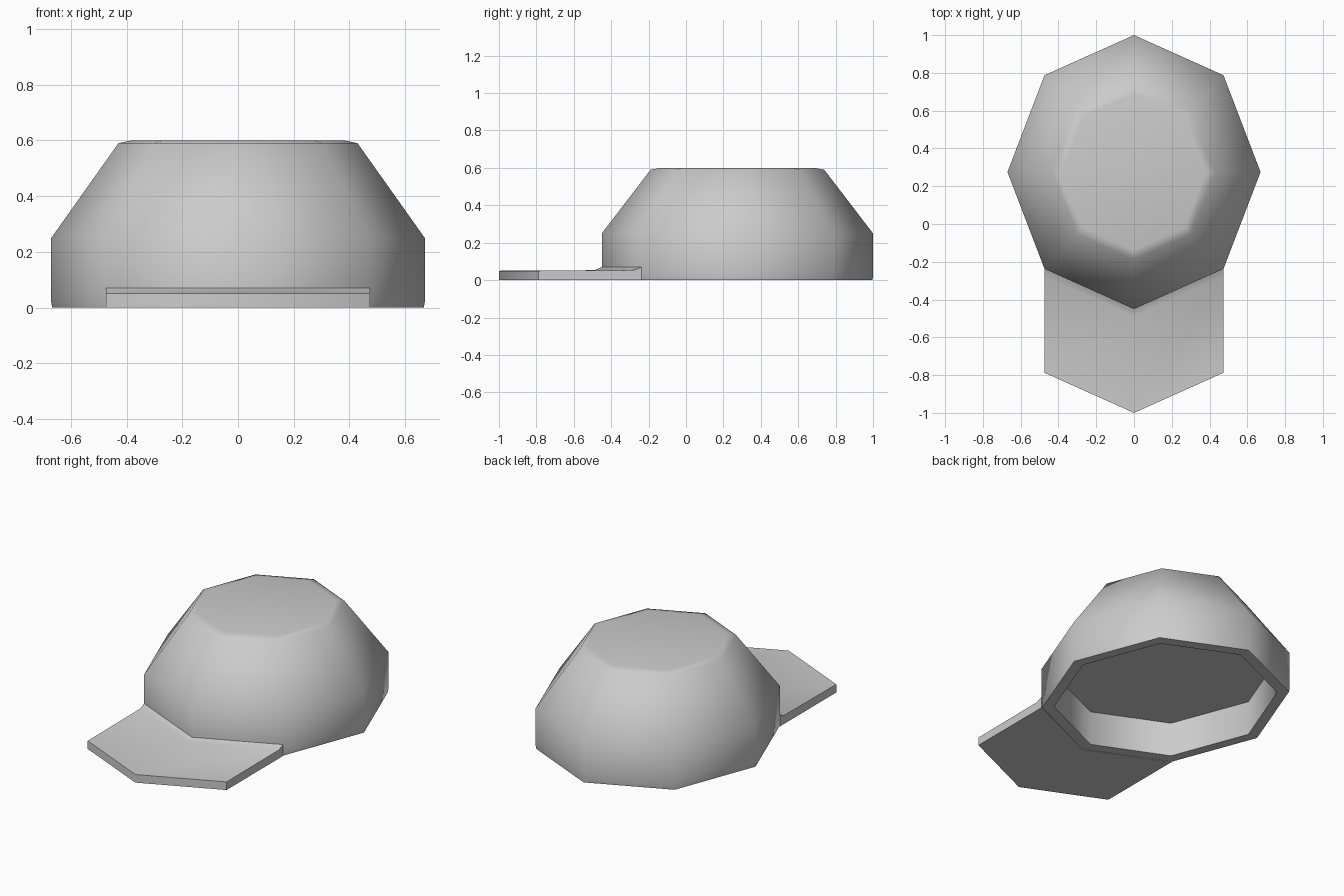
import bpy, bmesh, math

if "Cube" in bpy.data.objects:
    bpy.data.objects.remove(bpy.data.objects["Cube"])

SIDES = 8
RX, RY, CY = 0.67, 0.725, 0.275


def ring_point(i, scale=1.0):
    a = 2 * math.pi * i / SIDES
    return scale * RX * math.sin(a), CY + scale * RY * math.cos(a)


def finish(bm, name):
    bmesh.ops.recalc_face_normals(bm, faces=bm.faces[:])
    mesh = bpy.data.meshes.new(name)
    bm.to_mesh(mesh)
    bm.free()
    obj = bpy.data.objects.new(name, mesh)
    bpy.context.collection.objects.link(obj)
    bpy.ops.object.select_all(action='DESELECT')
    obj.select_set(True)
    bpy.context.view_layer.objects.active = obj
    bpy.ops.object.shade_smooth_by_angle(angle=math.radians(65))
    return obj


def bridge(bm, a, b, closed):
    n = len(a)
    for i in range(n if closed else n - 1):
        j = (i + 1) % n
        bm.faces.new((a[i], a[j], b[j], b[i]))


# crown: stacked octagons (scale, height), from the top down, under the rim
# and up the inside wall to the flat lining
profile = [(0.57, 0.6), (0.64, 0.59), (1.0, 0.25), (1.0, 0.06), (1.0, 0.02),
           (0.995, 0.0), (0.90, 0.0), (0.90, 0.10), (0.90, 0.21)]
bm = bmesh.new()
rings = [[bm.verts.new((*ring_point(i, s), z)) for i in range(SIDES)]
         for s, z in profile]
for upper, lower in zip(rings, rings[1:]):
    bridge(bm, upper, lower, True)
bm.faces.new(rings[0])
bm.faces.new(rings[-1])
finish(bm, "crown")

# brim: the two front sides of the crown pushed forward,
# with a small raised fillet where it meets the crown
bm = bmesh.new()
rows = []
for push, z in [(0.0, 0.0), (0.0, 0.07), (0.04, 0.053), (0.55, 0.05), (0.55, 0.0)]:
    row = []
    for i in (3, 4, 5):
        x, y = ring_point(i)
        row.append(bm.verts.new((x, y - push, z)))
    rows.append(row)
for k in range(len(rows)):
    bridge(bm, rows[k], rows[(k + 1) % len(rows)], False)
for end in (0, -1):
    bm.faces.new([row[end] for row in rows])
finish(bm, "brim")
